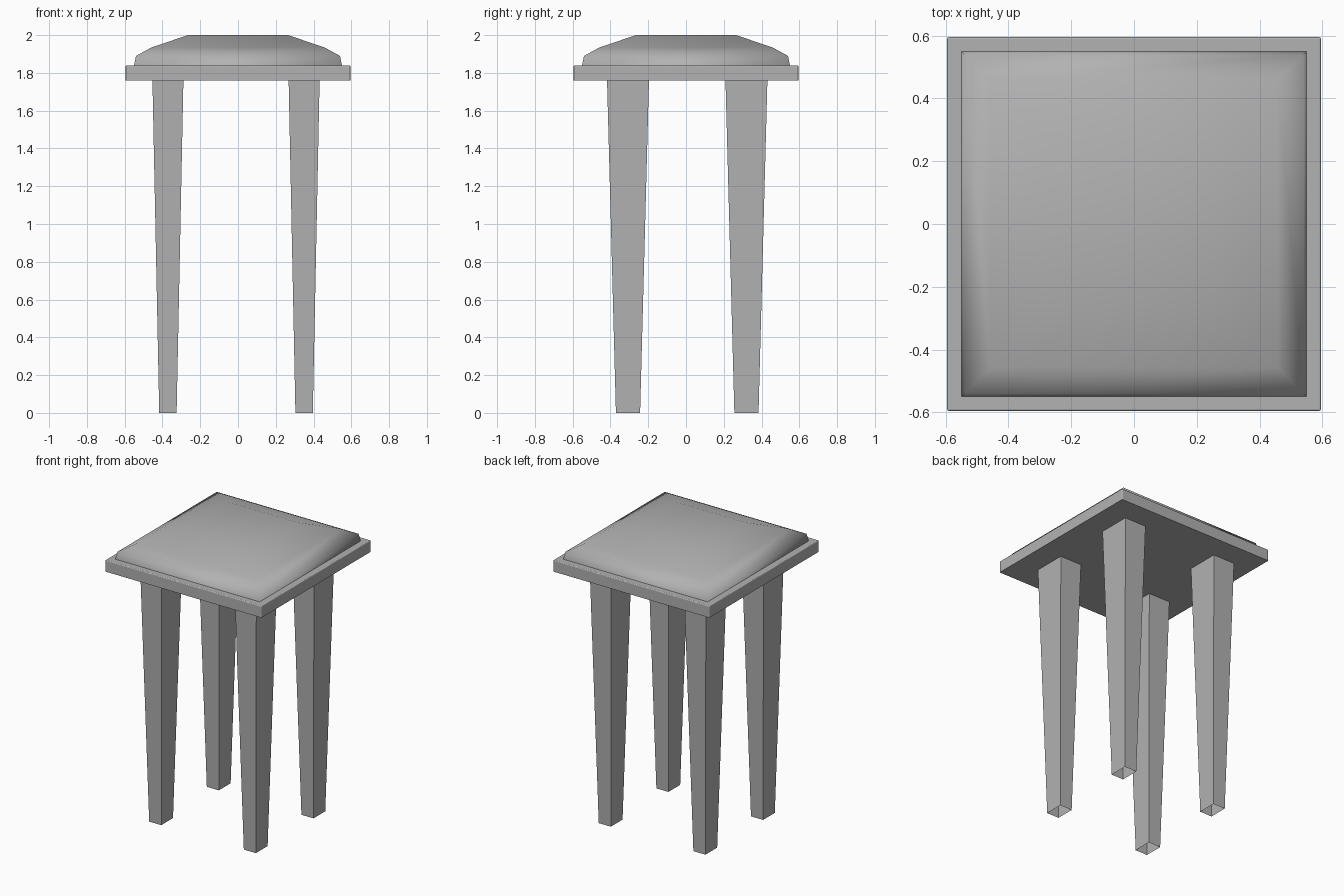
import bpy, bmesh

if "Cube" in bpy.data.objects:
    bpy.data.objects.remove(bpy.data.objects["Cube"])

# Mid-dark grey used on every part
grey = bpy.data.materials.new("grey")
grey.diffuse_color = (0.446, 0.446, 0.446, 1)
grey.use_nodes = True
grey.node_tree.nodes["Principled BSDF"].inputs["Base Color"].default_value = grey.diffuse_color


def finish(name, bm):
    bmesh.ops.recalc_face_normals(bm, faces=bm.faces[:])
    mesh = bpy.data.meshes.new(name)
    bm.to_mesh(mesh)
    bm.free()
    mesh.materials.append(grey)
    ob = bpy.data.objects.new(name, mesh)
    bpy.context.collection.objects.link(ob)
    return ob


def lofted(name, rings, cap_first=False, cap_last=True):
    """Join rectangular rings given as (cx, cy, half_x, half_y, z)."""
    bm = bmesh.new()
    loops = [[bm.verts.new((cx + sx * hx, cy + sy * hy, z))
              for sx, sy in ((-1, -1), (1, -1), (1, 1), (-1, 1))]
             for cx, cy, hx, hy, z in rings]
    for a, b in zip(loops, loops[1:]):
        for i in range(4):
            j = (i + 1) % 4
            bm.faces.new((a[i], a[j], b[j], b[i]))
    if cap_first:
        bm.faces.new(loops[0][::-1])
    if cap_last:
        bm.faces.new(loops[-1])
    return finish(name, bm)


# Seat board: thin square slab, tiny rounding on the upper and corner edges
bm = bmesh.new()
bmesh.ops.create_cube(bm, size=1)
for v in bm.verts:
    v.co = (v.co.x * 1.19, v.co.y * 1.19, 1.80 + v.co.z * 0.08)
edges = [e for e in bm.edges if max(v.co.z for v in e.verts) > 1.8]
bmesh.ops.bevel(bm, geom=edges, offset=0.006, segments=3, profile=0.5,
                affect='EDGES')
finish("seat_board", bm)

# Cushion: stacked square rings forming a soft dome
profile = [(0.55, 1.84), (0.54, 1.89), (0.457, 1.935), (0.265, 2.0)]
cushion = lofted("cushion", [(0, 0, r, r, z) for r, z in profile], cap_first=True)
for p in cushion.data.polygons:
    p.use_smooth = p.normal.z > -0.9

# Legs: tapered rectangular tubes, open at the foot
for side, x in (("left", -0.371), ("right", 0.35)):
    for end, y in (("front", -0.307), ("back", 0.32)):
        lofted(f"{end}_{side}_leg",
               [(x, y, 0.046, 0.064, 0.0), (x, y, 0.082, 0.111, 1.76)])
